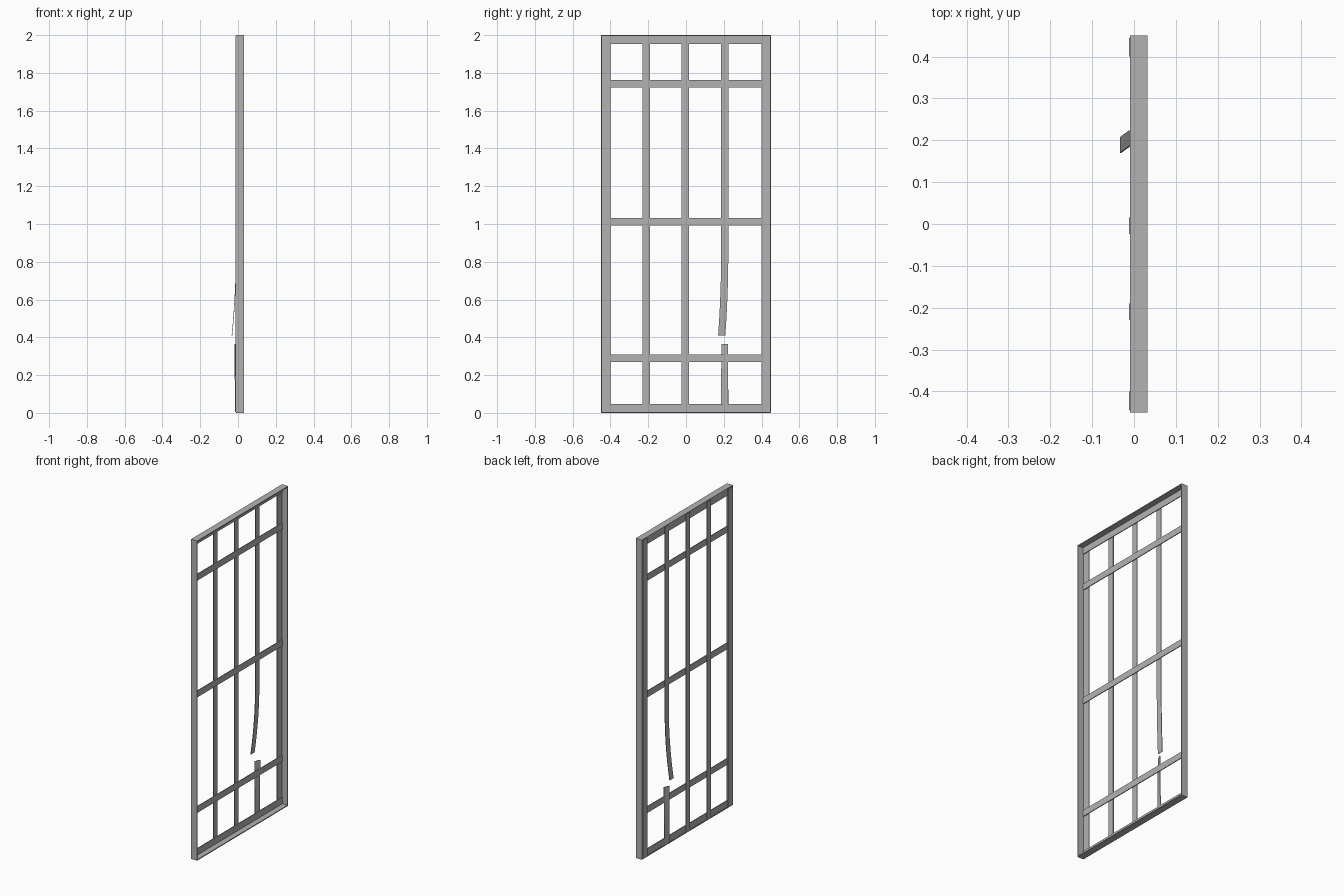
import bpy, bmesh, math
from mathutils import Vector, Matrix

if "Cube" in bpy.data.objects:
    bpy.data.objects.remove(bpy.data.objects["Cube"])

steel = bpy.data.materials.new("grey steel")
steel.use_nodes = True
GREY = (0.45, 0.45, 0.45, 1)
steel.diffuse_color = GREY
steel.node_tree.nodes["Principled BSDF"].inputs["Base Color"].default_value = GREY


def finish(name, bm):
    bmesh.ops.recalc_face_normals(bm, faces=bm.faces)
    mesh = bpy.data.meshes.new(name)
    bm.to_mesh(mesh)
    bm.free()
    mesh.materials.append(steel)
    obj = bpy.data.objects.new(name, mesh)
    bpy.context.collection.objects.link(obj)
    return obj


def box(name, xs, ys, zs):
    bm = bmesh.new()
    bmesh.ops.create_cube(bm, size=1)
    for v in bm.verts:
        v.co = Vector([(a + b) / 2 + c * (b - a) for (a, b), c in zip((xs, ys, zs), v.co)])
    return finish(name, bm)


def strip(name, stations, width, thick):
    """Flat bar swept through (x, y, z, twist) stations."""
    bm = bmesh.new()
    rings = []
    for x, y, z, twist in stations:
        turn = Matrix.Rotation(twist, 3, 'Z')
        rings.append([bm.verts.new(Vector((x, y, z)) + turn @ Vector((sx * thick / 2, sy * width / 2, 0)))
                      for sx, sy in ((-1, -1), (1, -1), (1, 1), (-1, 1))])
    for low, high in zip(rings, rings[1:]):
        for i in range(4):
            j = (i + 1) % 4
            bm.faces.new((low[i], low[j], high[j], high[i]))
    bm.faces.new(rings[0])
    bm.faces.new(rings[-1])
    return finish(name, bm)


HALF, WALL, FLANGE = 0.45, 0.006, 0.05
RIM = (-0.01, 0.032)
UPRIGHT = (-0.0125, -0.0075)
CROSS = (-0.0075, -0.0025)
INNER = HALF - WALL

# Angle section frame: thin rim walls and flat flanges
for side, s in (("right", -1), ("left", 1)):
    box(side + "_rim_wall", RIM, sorted((s * INNER, s * HALF)), (0, 2))
    box(side + "_flange", UPRIGHT, sorted((s * (HALF - FLANGE), s * INNER)), (WALL, 2 - WALL))
for end, z0, z1 in (("bottom", 0, FLANGE), ("top", 2 - FLANGE, 2)):
    wall = (0, WALL) if end == "bottom" else (2 - WALL, 2)
    box(end + "_rim_wall", RIM, (-INNER, INNER), wall)
    box(end + "_flange", CROSS, (-INNER, INNER), (z0 + WALL / 2, z1 - WALL / 2))

# Horizontal bars
for name, z in (("lower", 0.29), ("middle", 1.013), ("upper", 1.743)):
    box(name + "_cross_bar", CROSS, (-INNER, INNER), (z - 0.02, z + 0.02))

# Intact upright bars
for name, y in (("outer", -0.21), ("centre", -0.004)):
    box(name + "_upright_bar", UPRIGHT, (y - 0.02, y + 0.02), (WALL, 2 - WALL))

# Broken upright: upper length bends outwards at its free end
BREAK_Y, BEND_Z, END_Z, STEPS = 0.205, 0.85, 0.41, 8
path = [(-0.01, BREAK_Y, 2 - WALL, 0)]
for i in range(STEPS + 1):
    t = i / STEPS
    path.append((-0.01 - 0.022 * t ** 2, BREAK_Y - 0.016 * t ** 2, BEND_Z + (END_Z - BEND_Z) * t, 0))
strip("bent_broken_bar", path[::-1], 0.038, 0.003)

# Broken upright: twisted stub left at the bottom
stub = [(-0.01, BREAK_Y, WALL + (0.365 - WALL) * i / 4, -math.radians(12 + 3 * i)) for i in range(5)]
strip("broken_bar_stub", stub, 0.038, 0.003)
